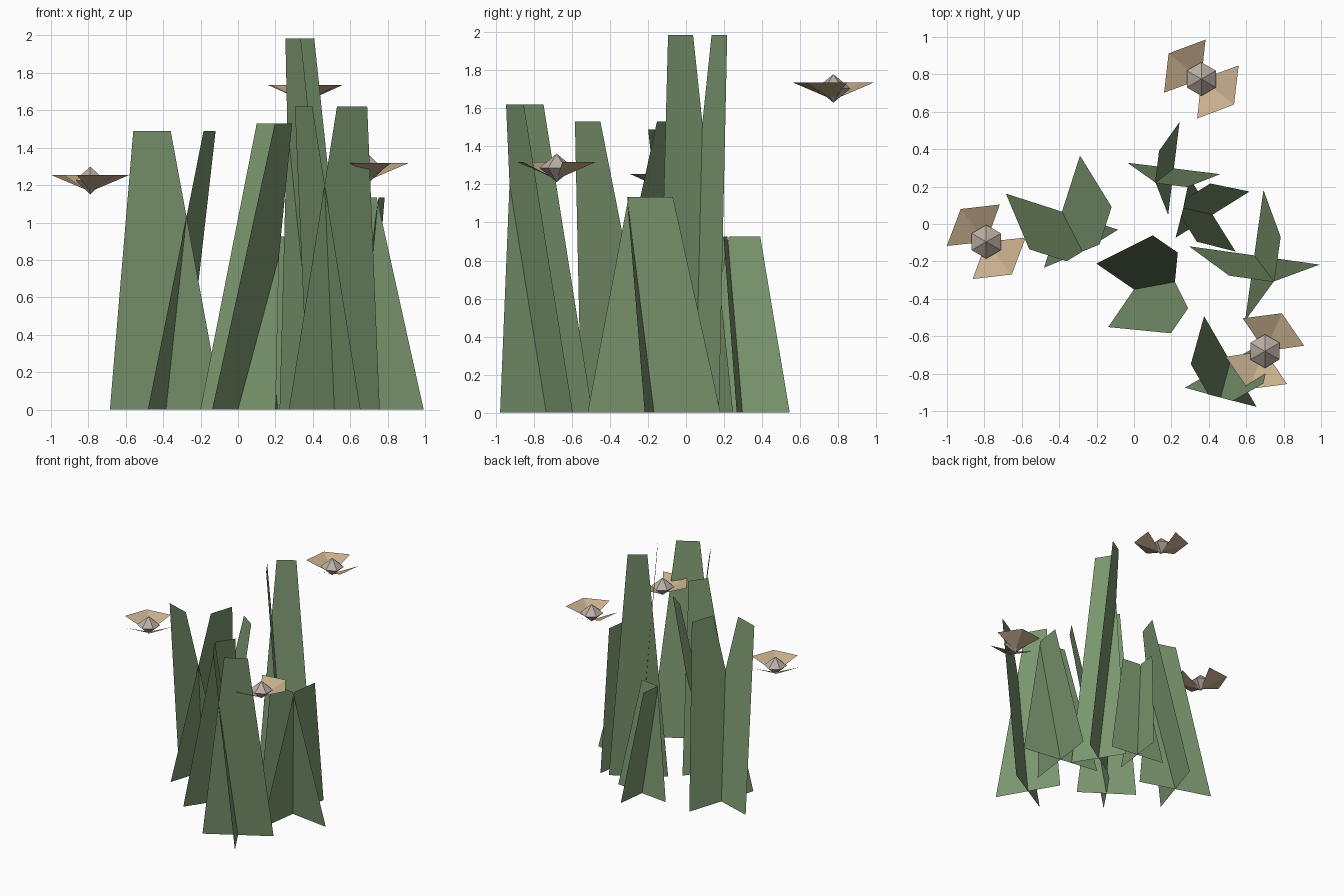
import bpy
from math import cos, sin, radians, pi
from mathutils import Vector

if "Cube" in bpy.data.objects:
    bpy.data.objects.remove(bpy.data.objects["Cube"])


def material(name, rgb):
    m = bpy.data.materials.new(name)
    m.diffuse_color = (*rgb, 1)
    m.use_nodes = True
    m.node_tree.nodes["Principled BSDF"].inputs["Base Color"].default_value = m.diffuse_color
    return m


GREEN = material("leaf_green", (0.20, 0.31, 0.16))
TAN = material("wing_tan", (0.58, 0.43, 0.27))
GREY = material("body_grey", (0.50, 0.43, 0.38))


def add_mesh(name, verts, faces, mat):
    me = bpy.data.meshes.new(name)
    me.from_pydata(verts, [], faces)
    me.materials.append(mat)
    ob = bpy.data.objects.new(name, me)
    bpy.context.collection.objects.link(ob)
    return ob


def polar(r, deg, z=0.0):
    return Vector((r * cos(radians(deg)), r * sin(radians(deg)), z))


# Grass tuft: two crossed tapering blades, each leaning square to its base
def grass_tuft(name, cx, cy, width, height, lean, angle):
    verts, faces = [], []
    for a in (angle, angle + 90):
        base = Vector((cx, cy, 0))
        top = base + polar(lean, a, height)
        side = polar(width / 2, a + 90)
        n = len(verts)
        verts += [base - side, base + side, top + side / 3, top - side / 3]
        faces.append((n, n + 1, n + 2, n + 3))
    add_mesh(name, verts, faces, GREEN)


# Flying insect: hexagonal double-pyramid body and two folded wings
def insect(name, x, y, z, angle):
    c = Vector((x, y, z))
    ring = [c + polar(0.09, 30 + 60 * i) for i in range(6)]
    verts = ring + [c + Vector((0, 0, 0.075)), c - Vector((0, 0, 0.075))]
    faces = [(i, (i + 1) % 6, 6) for i in range(6)]
    faces += [((i + 1) % 6, i, 7) for i in range(6)]
    add_mesh(name + "_body", verts, faces, GREY)
    for side, turn in (("left", 0), ("right", 180)):
        root = c + Vector((0, 0, -0.06))
        rim = [c + polar(r, angle + turn + d, 0.03)
               for r, d in ((0.212, -58), (0.222, 0), (0.212, 58))]
        add_mesh(f"{name}_{side}_wing", [root] + rim, [(0, 1, 2), (0, 2, 3)], TAN)


# centre x, centre y, base width, height, lean, angle of first lean
tufts = [
    (-0.385, 0.066, 0.63, 1.49, 0.245, 252.2),
    (0.00, -0.35, 0.488, 1.53, 0.295, -34.5),
    (0.213, 0.297, 0.50, 0.925, 0.09, 173),
    (0.42, 0.05, 0.466, 1.985, 0.148, 122),
    (0.643, -0.168, 0.706, 1.135, 0.126, -98),
    (0.515, -0.735, 0.56, 1.62, 0.19, 210),
]
for i, t in enumerate(tufts, 1):
    grass_tuft(f"grass_tuft_{i}", *t)

insects = [(-0.79, -0.095, 1.225, 128), (0.36, 0.775, 1.705, 142), (0.70, -0.68, 1.287, 66)]
for i, p in enumerate(insects, 1):
    insect(f"insect_{i}", *p)
